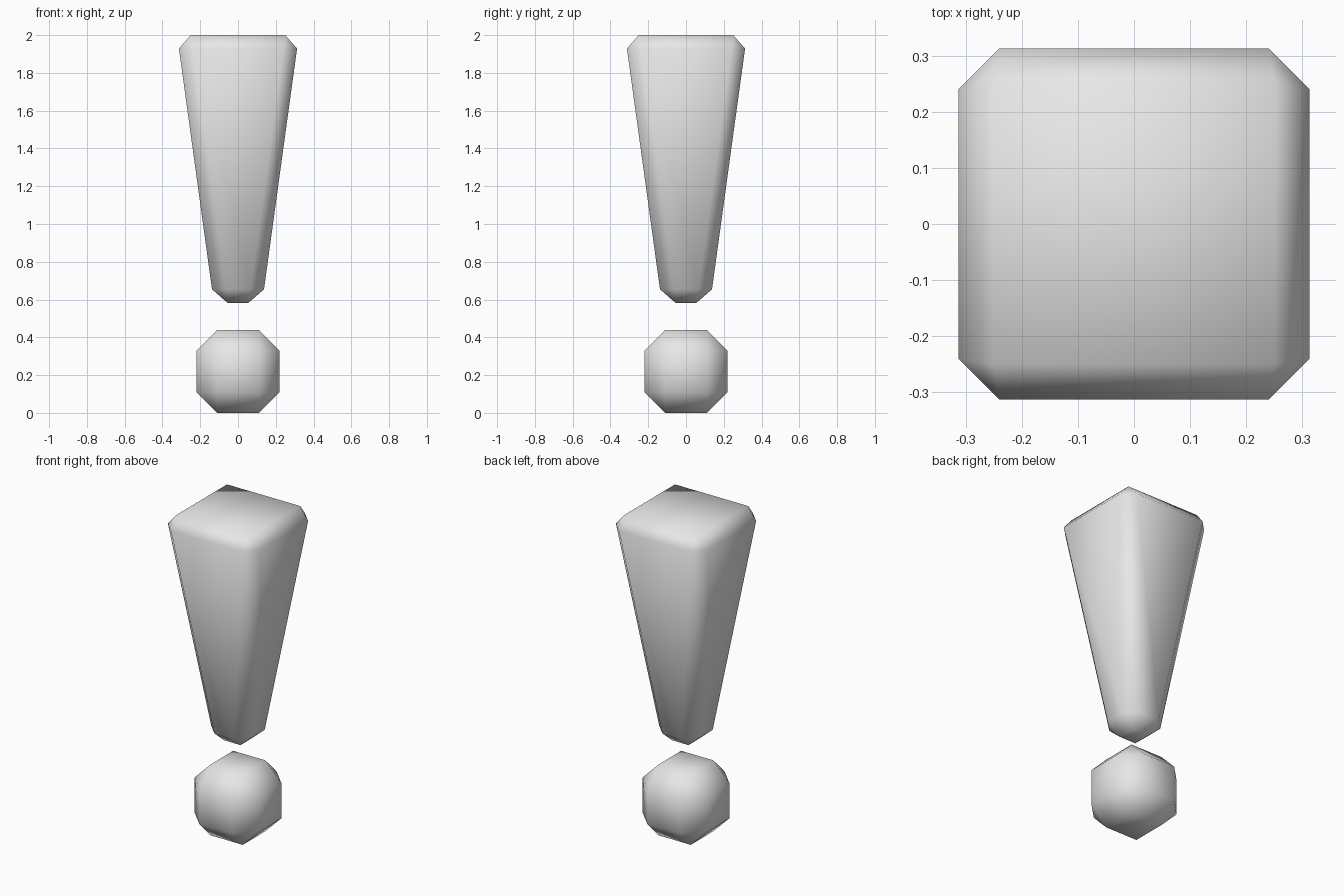
import bpy
import bmesh

default_cube = bpy.data.objects.get("Cube")
if default_cube:
    bpy.data.objects.remove(default_cube, do_unlink=True)

# Single grey material
grey = bpy.data.materials.new("light grey")
grey.use_nodes = True
colour = (0.8, 0.8, 0.8, 1.0)
grey.diffuse_color = colour
grey.node_tree.nodes["Principled BSDF"].inputs["Base Color"].default_value = colour


def chamfered_block(name, bottom, top, half_bottom, half_top, chamfer):
    """Square block, tapered from bottom to top, with one flat chamfer on every edge."""
    bm = bmesh.new()
    bmesh.ops.create_cube(bm, size=2)
    for v in bm.verts:
        upper = v.co.z > 0
        half = half_top if upper else half_bottom
        v.co = (v.co.x * half, v.co.y * half, top if upper else bottom)
    bmesh.ops.bevel(bm, geom=bm.edges[:], offset=chamfer, offset_type='OFFSET',
                    segments=1, profile=0.5, affect='EDGES')
    bmesh.ops.recalc_face_normals(bm, faces=bm.faces[:])
    for face in bm.faces:
        face.smooth = True
    mesh = bpy.data.meshes.new(name)
    bm.to_mesh(mesh)
    bm.free()
    mesh.materials.append(grey)
    obj = bpy.data.objects.new(name, mesh)
    bpy.context.collection.objects.link(obj)
    return obj


# Round dot below, tapered stroke above
chamfered_block("dot", 0.0, 0.44, 0.22, 0.22, 0.11)
chamfered_block("stroke", 0.583, 2.0, 0.128, 0.3225, 0.072)
